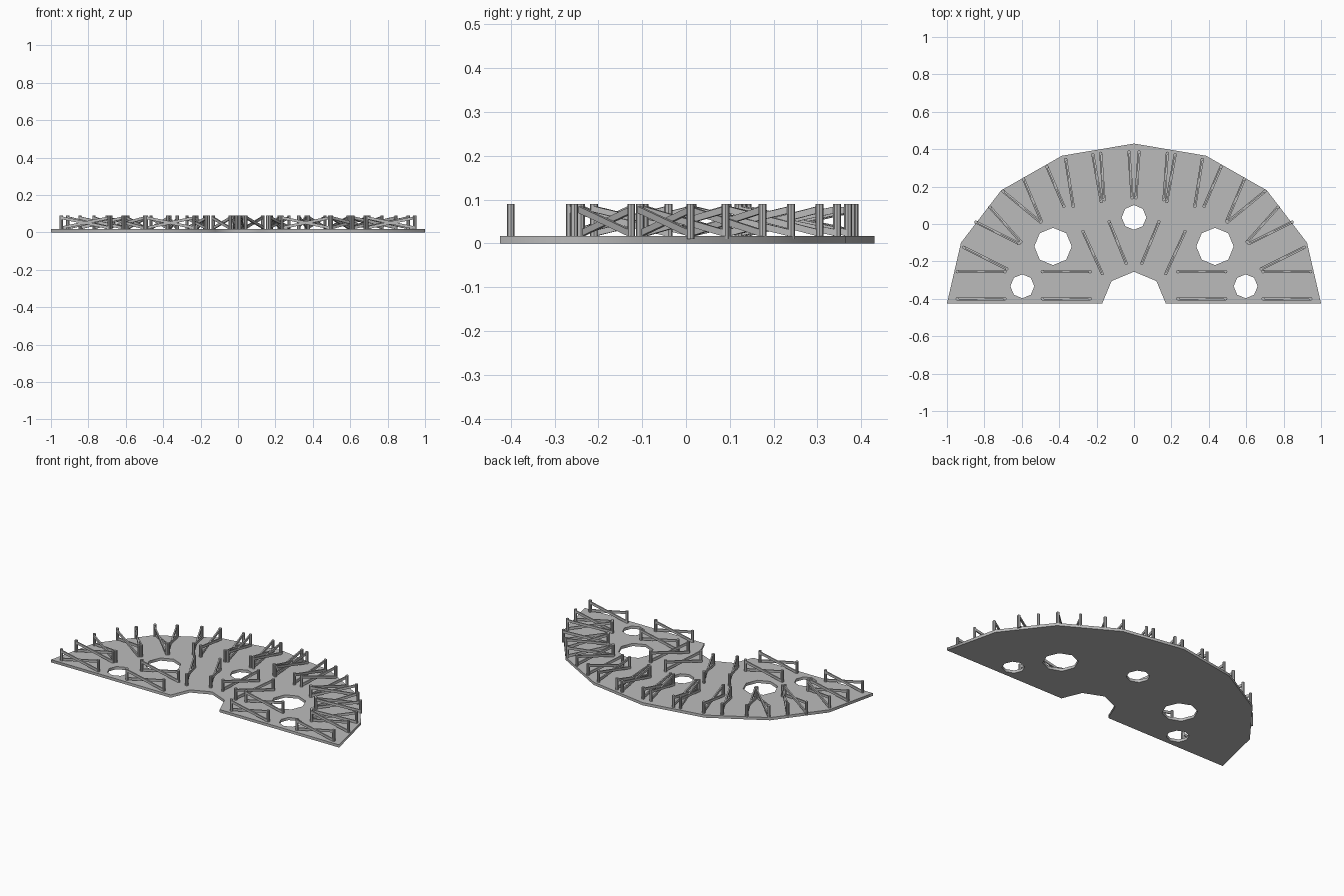
import bpy, bmesh, math
from mathutils import Vector, Matrix

if "Cube" in bpy.data.objects:
    bpy.data.objects.remove(bpy.data.objects["Cube"])

PLATE = 0.017      # plate thickness
TOP = 0.09         # post height

grey = bpy.data.materials.new("plain grey")
grey.diffuse_color = (0.5, 0.5, 0.5, 1)
grey.use_nodes = True
grey.node_tree.nodes["Principled BSDF"].inputs["Base Color"].default_value = grey.diffuse_color


def finish(name, bm):
    bmesh.ops.recalc_face_normals(bm, faces=bm.faces)
    me = bpy.data.meshes.new(name)
    bm.to_mesh(me)
    bm.free()
    me.materials.append(grey)
    ob = bpy.data.objects.new(name, me)
    bpy.context.collection.objects.link(ob)
    return ob


# Fan-shaped floor plate with octagonal holes, as a filled 2D curve
half = [(0, -0.255), (0.12, -0.305), (0.17, -0.425), (1, -0.425),
        (0.925, -0.1), (0.71, 0.18), (0.385, 0.365), (0, 0.43)]
outline = half + [(-x, y) for x, y in half[-2:0:-1]]
loops = [outline]
for x, y, r in [(0, 0.035, 0.066), (0.433, -0.12, 0.1), (-0.433, -0.12, 0.1),
                (0.597, -0.333, 0.064), (-0.597, -0.333, 0.064)]:
    loops.append([(x + r * math.cos(k * math.pi / 4), y + r * math.sin(k * math.pi / 4))
                  for k in range(8)])
curve = bpy.data.curves.new("floor_plate", 'CURVE')
curve.dimensions = '2D'
curve.fill_mode = 'BOTH'
curve.extrude = PLATE / 2
for pts in loops:
    sp = curve.splines.new('POLY')
    sp.points.add(len(pts) - 1)
    for p, (x, y) in zip(sp.points, pts):
        p.co = (x, y, 0, 1)
    sp.use_cyclic_u = True
tmp = bpy.data.objects.new("plate_curve", curve)
bpy.context.collection.objects.link(tmp)
bpy.context.view_layer.update()
bm = bmesh.new()
bm.from_mesh(bpy.data.meshes.new_from_object(tmp.evaluated_get(
    bpy.context.evaluated_depsgraph_get())))
bpy.data.objects.remove(tmp)
bmesh.ops.remove_doubles(bm, verts=bm.verts, dist=1e-5)
bmesh.ops.translate(bm, verts=bm.verts, vec=(0, 0, PLATE / 2))
finish("floor_plate", bm)


def add_bar(bm, a, b, side, thick, tall):
    """Rectangular bar from a to b, thin along the side direction."""
    d = b - a
    u = d.normalized()
    rot = Matrix((u, side, u.cross(side))).transposed().to_4x4()
    m = Matrix.Translation((a + b) / 2) @ rot @ Matrix.Diagonal((d.length, thick, tall, 1))
    bmesh.ops.create_cube(bm, size=1, matrix=m)


def truss(name, a, b):
    """Two round posts joined by a crossed pair of braces."""
    bm = bmesh.new()
    a, b = Vector((*a, 0)), Vector((*b, 0))
    side = Vector((0, 0, 1)).cross((b - a).normalized())
    for p in (a, b):
        bmesh.ops.create_cone(bm, cap_ends=True, segments=8, radius1=0.009, radius2=0.009,
                              depth=TOP - 0.01,
                              matrix=Matrix.Translation((p.x, p.y, (TOP + 0.01) / 2)))
    lo, hi = Vector((0, 0, PLATE + 0.007)), Vector((0, 0, TOP - 0.012))
    for s, z0, z1 in ((1, lo, hi), (-1, hi, lo)):
        off = side * 0.004 * s
        add_bar(bm, a + z0 + off, b + z1 + off, side, 0.008, 0.015)
    finish(name, bm)


# Wall trusses: outer post, inner post (right half, mirrored to the left)
walls = [
    (0.945, -0.4, 0.69, -0.4), (0.945, -0.255, 0.69, -0.255),
    (0.49, -0.4, 0.235, -0.4), (0.49, -0.255, 0.235, -0.255),
    (0.91, -0.125, 0.68, -0.24), (0.845, 0.01, 0.615, -0.105),
    (0.77, 0.09, 0.605, -0.095), (0.70, 0.175, 0.50, 0.01),
    (0.59, 0.24, 0.495, 0.015), (0.465, 0.305, 0.375, 0.095),
    (0.365, 0.345, 0.325, 0.095), (0.22, 0.37, 0.175, 0.12),
    (0.178, 0.378, 0.16, 0.13), (0.027, 0.385, 0.01, 0.14),
    (0.273, -0.04, 0.17, -0.265), (0.133, 0.012, 0.042, -0.21),
]
for i, (x0, y0, x1, y1) in enumerate(walls):
    for tag, s in (("right", 1), ("left", -1)):
        truss(f"wall_truss_{tag}_{i + 1}", (s * x0, y0), (s * x1, y1))
